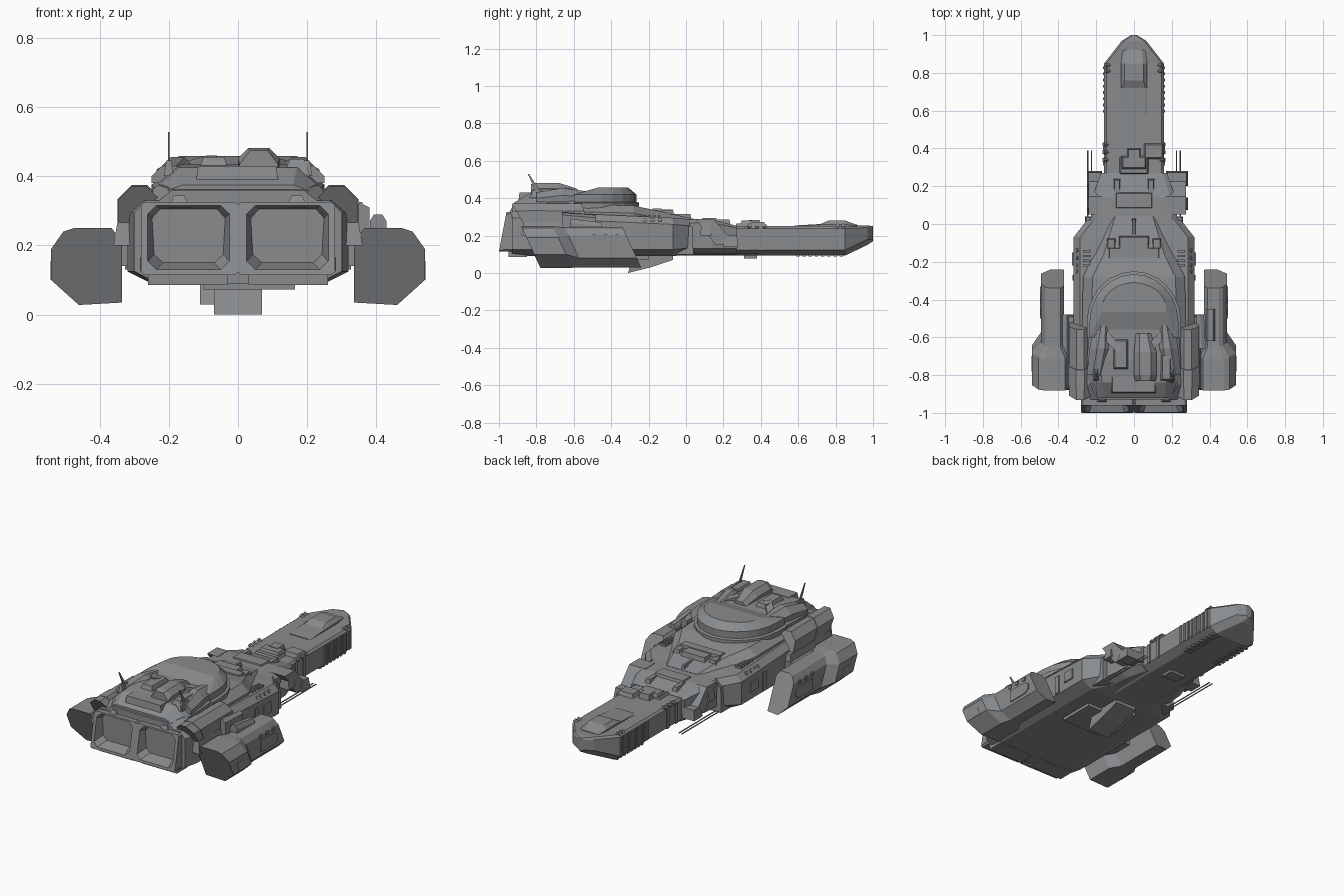
import bpy, bmesh, math
from mathutils import Vector

grey = bpy.data.materials.new("hull_grey")
grey.diffuse_color = (0.25, 0.26, 0.27, 1)


def finish(name, bm):
    bmesh.ops.recalc_face_normals(bm, faces=bm.faces)
    me = bpy.data.meshes.new(name)
    bm.to_mesh(me)
    bm.free()
    me.materials.append(grey)
    ob = bpy.data.objects.new(name, me)
    bpy.context.collection.objects.link(ob)
    return ob


def loft(name, rings, flip=1):
    """Skin a list of equal-length point rings and cap both ends."""
    bm = bmesh.new()
    vs = [[bm.verts.new((flip * p[0], p[1], p[2])) for p in r] for r in rings]
    n = len(vs[0])
    for a, b in zip(vs, vs[1:]):
        for i in range(n):
            j = (i + 1) % n
            bm.faces.new((a[i], a[j], b[j], b[i]))
    bm.faces.new(vs[0])
    bm.faces.new(vs[-1])
    return finish(name, bm)


def octo(y, w, zb, zt, top=(.03, .03), bot=(.03, .03), xc=0, shear=0):
    """Eight-sided cross-section at y, leaning along y by shear per unit z."""
    (tx, tz), (bx, bz) = top, bot
    pts = [(-w + bx, zb), (w - bx, zb), (w, zb + bz), (w, zt - tz),
           (w - tx, zt), (-w + tx, zt), (-w, zt - tz), (-w, zb + bz)]
    return [(xc + x, y + shear * (z - zb), z) for x, z in pts]


def box(name, x, y, z, taper=0, flip=1):
    """Box from ranges; taper pulls the top edges inward."""
    def ring(zz, t):
        return [(x[0] + t, y[0] + t, zz), (x[1] - t, y[0] + t, zz),
                (x[1] - t, y[1] - t, zz), (x[0] + t, y[1] - t, zz)]
    return loft(name, [ring(z[0], 0), ring(z[1], taper)], flip)


def side_prism(name, yz, x0, x1, flip=1):
    return loft(name, [[(x, y, z) for y, z in yz] for x in (x0, x1)], flip)


def rod(name, a, b, r, n=6):
    a, b = Vector(a), Vector(b)
    q = (b - a).to_track_quat('Z', 'Y')
    return loft(name, [[p + q @ Vector((r * math.cos(t * math.tau / n), r * math.sin(t * math.tau / n), 0))
                        for t in range(n)] for p in (a, b)])


# ---- bow beam with faceted nose
c = ((.012, .012), (.045, .03))
loft("bow", [octo(-.3, .158, .093, .25, *c), octo(.85, .158, .093, .25, *c),
             octo(.97, .065, .15, .255, *c), octo(1.0, .015, .17, .25, (.01, .01), (.01, .01))])
loft("bow_top_plate", [octo(.58, .07, .24, .254, (.01, .004), (0, 0)),
                       octo(.72, .07, .24, .262, (.01, .004), (0, 0)),
                       octo(.76, .07, .24, .28, (.02, .02), (0, 0)),
                       octo(.85, .07, .24, .28, (.02, .02), (0, 0)),
                       octo(.92, .06, .24, .256, (.02, .004), (0, 0))])
box("bow_keel_hatch", (-.05, .05), (.31, .38), (.078, .1))
box("bow_turret_base", (-.08, .08), (.26, .36), (.24, .265), .01)
box("bow_turret", (-.065, .065), (.29, .36), (.26, .28), .008)
box("bow_turret_head", (-.035, .035), (.33, .4), (.25, .283), .006)
box("bow_side_unit", (.05, .16), (.34, .43), (.24, .272), .012)

# ---- neck between bow and main hull
loft("neck", [octo(-.1, .24, .10, .29, (.03, .02), (.05, .03)),
              octo(.14, .22, .10, .287, (.03, .02), (.05, .03)),
              octo(.27, .175, .10, .252, (.02, .01), (.04, .03))])
box("neck_top_block", (-.1, .1), (.08, .17), (.27, .295), .008)
for x in (-.09, .09):
    box("neck_top_post", (x - .02, x + .02), (.12, .24), (.25, .285), .008)

for s, w in ((1, .285), (-1, .25)):
    # slanted shoulder struts, gun mounts and long guns
    side_prism("shoulder_strut", [(.05, .29), (.145, .29), (.27, .15), (.16, .15)], .17, w - .01, s)
    box("shoulder_strut_foot", (.17, w), (.2, .28), (.14, .2), .008, s)
    box("shoulder_strut_head", (.17, w), (.075, .14), (.2, .27), .01, s)
    box("gun_mount", (.19, .26), (-.05, .04), (.1, .25), .006, s)
    for dx in (0, .02):
        rod("gun_barrel", (s * (.225 + dx), 0, .105), (s * (.225 + dx), .39, .105), .0035)
    # bow ribs, teeth, side panels and port bumps
    for i in range(8):
        y = .59 + i * .033
        box("bow_rib", (.15, .163), (y, y + .014), (.125, .238), 0, s)
        box("bow_tooth", (.08, .13), (y, y + .018), (.088, .1), 0, s)
    box("bow_side_panel", (.15, .163), (.31, .33), (.12, .24), 0, s)
    box("bow_side_panel", (.15, .163), (.39, .41), (.12, .24), 0, s)
    for y, x, z in [(.34, .15, .245), (.38, .15, .245), (.42, .15, .245), (.81, .14, .245), (.84, .14, .245),
                    (-.14, .295, .275), (-.18, .295, .275), (-.22, .295, .275), (-.25, .295, .275)]:
        rod("port_bump", (s * (x - .02), y, z - .01), (s * (x + .012), y, z + .01), .011, 8)

# ---- main hull and sloped top deck
hc = ((.035, .035), (.07, .035))
loft("main_hull", [octo(-.93, .30, .09, .33, *hc), octo(-.85, .32, .09, .33, *hc),
                   octo(-.07, .32, .09, .295, *hc), octo(.02, .25, .10, .287, *hc)])
dc = (.05, .04)
loft("top_deck", [octo(-.93, .24, .28, .36, dc, (0, 0)), octo(-.85, .28, .28, .375, dc, (0, 0)),
                  octo(-.28, .27, .28, .36, dc, (0, 0)), octo(-.16, .21, .27, .335, dc, (0, 0)),
                  octo(.04, .13, .24, .29, (.03, .02), (0, 0))])
box("deck_block", (-.085, .085), (-.14, -.06), (.29, .34), .01)
box("deck_block_step", (-.14, .14), (-.19, -.12), (.3, .345), .01)
box("deck_ridge", (-.012, .012), (-.08, .03), (.28, .315), .006)
for s in (1, -1):
    box("deck_turret", (.09, .15), (-.14, -.07), (.28, .335), .012, s)
    box("hull_side_plate", (.3, .328), (-.22, -.15), (.17, .23), 0, s)
    box("hull_side_plate", (.3, .326), (-.3, -.27), (.13, .24), 0, s)
    box("hull_side_fairing", (.25, .36), (-.88, -.48), (.2, .27), .012, s)
    for i in range(5):
        box("window_stud", (.23, .27), (-.25 + i * .025, -.238 + i * .025), (.284, .31), 0, s)

# ---- keel
box("keel_plate", (-.1, .165), (-.42, -.2), (.072, .1))
side_prism("keel_wedge", [(-.31, .0), (-.19, .03), (-.07, .07), (-.07, .1), (-.28, .1)], -.07, .07)
side_prism("keel_wedge_side", [(-.29, .03), (-.12, .07), (-.12, .1), (-.27, .1)], -.11, .07)

# ---- engine block: two nozzles with slanted rims and deep cavities
for s in (1, -1):
    e = ((.025, .025), (.025, .025))
    z = (.015, .015)
    loft("engine_nozzle", [octo(-.88, .145, .115, .325, z, z, .137),
                           octo(-1.0, .14, .115, .325, (.008, .008), (.008, .008), .14, .19),
                           octo(-.997, .118, .13, .316, *e, .143, .19),
                           octo(-.88, .085, .165, .285, *e, .143, .1)], s)
    box("engine_lower_lip", (.03, .26), (-.95, -.85), (.085, .13), 0, s)
    box("engine_roof_fin", (.14, .2), (-.95, -.85), (.31, .345), .015, s)

# ---- shoulder pods above the nacelles
for s in (1, -1):
    t = ((.04, .04), (.015, .015))
    loft("upper_pod", [octo(-.85, .06, .235, .372, *t, .285, -.6),
                       octo(-.51, .06, .235, .372, *t, .285, -.35)], s)
    loft("upper_pod_collar", [octo(-.8, .063, .23, .374, *t, .285, -.5),
                              octo(-.7, .063, .23, .374, *t, .285, -.5)], s)

# ---- side nacelles, leaning backwards, wider at the stern
rear = [(.335, .035), (.46, .028), (.54, .10), (.54, .19), (.505, .24), (.475, .25), (.365, .25), (.335, .21)]
front = [(.37, .035), (.44, .03), (.492, .08), (.492, .2), (.47, .235), (.45, .245), (.39, .245), (.37, .22)]


def lean(profile, y):
    return [(x, y - .46 * (z - .03), z) for x, z in profile]


for s in (1, -1):
    loft("nacelle", [lean(rear, -.78), lean(rear, -.61), lean(front, -.55), lean(front, -.24)], s)
    box("nacelle_pylon", (.27, .4), (-.8, -.48), (.14, .23), 0, s)
    side_prism("nacelle_panel", [(-.49, .10), (-.36, .10), (-.33, .12), (-.33, .15), (-.36, .17), (-.49, .17)],
               .48, .497, s)
    side_prism("nacelle_rear_panel", [(-.76, .10), (-.70, .10), (-.72, .155), (-.78, .155)], .53, .5415, s)
    for y in (-.5, -.44, -.38):
        box("nacelle_stud", (.48, .498), (y, y + .02), (.185, .205), 0, s)
loft("nacelle_top_unit", [octo(-.62, .024, .22, .29, (.012, .02), (0, 0), .405),
                          octo(-.45, .024, .22, .27, (.012, .02), (0, 0), .405)])
loft("pod_outer_unit", [octo(-.66, .025, .18, .325, (.03, .015), (0, 0), .355),
                        octo(-.48, .02, .18, .31, (.02, .015), (0, 0), .35)])


# ---- rounded command dome, bow side of the superstructure
def arc(rx, ry, z, yc=-.52, back=-.6, n=12):
    pts = [(rx * math.cos(math.pi * i / n), yc + ry * math.sin(math.pi * i / n), z) for i in range(n + 1)]
    return pts + [(-rx, back, z), (rx, back, z)]


loft("command_dome", [arc(.25, .27, .34), arc(.25, .27, .375), arc(.235, .255, .38),
                      arc(.235, .255, .42), arc(.17, .14, .458, -.45, -.465)])

# ---- bridge with faceted wings and towers
bt = ((.07, .06), (.0, .0))
loft("bridge", [octo(-.92, .2, .35, .375, (.04, .015), (0, 0)), octo(-.84, .24, .35, .425, *bt),
                octo(-.72, .25, .35, .435, *bt), octo(-.5, .23, .35, .43, *bt)])
for s in (1, -1):
    loft("bridge_wing", [octo(-.8, .05, .38, .43, (.03, .03), (0, 0), .2),
                         octo(-.66, .06, .38, .455, (.04, .04), (0, 0), .175),
                         octo(-.52, .05, .38, .435, (.04, .03), (0, 0), .16)], s)
    loft("bridge_brace", [[(.06, -.65, .43), (.09, -.68, .43), (.09, -.68, .46), (.06, -.65, .46)],
                          [(.20, -.51, .39), (.23, -.54, .39), (.23, -.54, .42), (.20, -.51, .42)]], s)
    box("antenna_base", (.185, .215), (-.83, -.76), (.4, .445), .008, s)
    loft("antenna", [[(.197, -.80, .43), (.203, -.80, .43), (.203, -.775, .43), (.197, -.775, .43)],
                     [(.198, -.845, .528), (.202, -.845, .528), (.202, -.838, .528), (.198, -.838, .528)]], s)
box("bridge_stern_step", (-.125, .12), (-.9, -.8), (.36, .43), .01)
loft("bridge_tower", [octo(-.83, .055, .4, .475, (.03, .04), (0, 0), .06),
                      octo(-.8, .06, .4, .482, (.03, .03), (0, 0), .06),
                      octo(-.68, .06, .4, .482, (.03, .03), (0, 0), .06),
                      octo(-.58, .04, .4, .45, (.02, .02), (0, 0), .05)])
box("bridge_side_tower", (-.12, -.02), (-.78, -.6), (.4, .455), .02)
box("bridge_side_tower", (.13, .21), (-.84, -.68), (.4, .45), .02)
